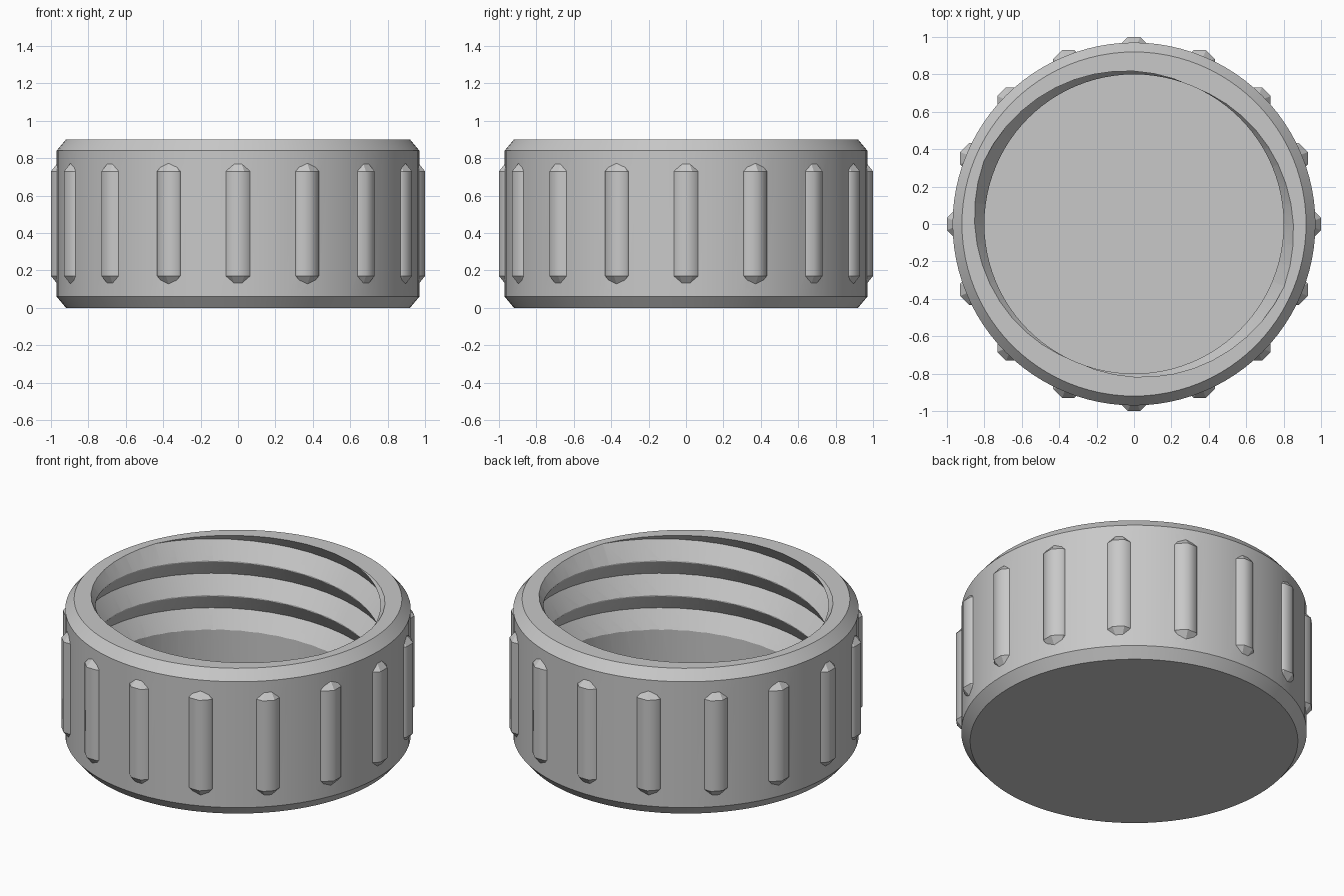
import bpy, bmesh
from math import pi, cos, sin, radians, hypot
from mathutils import Matrix

cube = bpy.data.objects.get("Cube")
if cube:
    bpy.data.objects.remove(cube, do_unlink=True)

grey = bpy.data.materials.new("plain grey plastic")
grey.use_nodes = True
colour = (0.58, 0.58, 0.58, 1)
grey.diffuse_color = colour
grey.node_tree.nodes["Principled BSDF"].inputs["Base Color"].default_value = colour


def lathe(bm, profile, sides, centre=(0, 0), phase=0.0):
    """Spin an (r, z) profile around a vertical axis placed at centre."""
    verts = [bm.verts.new((r, 0, z)) for r, z in profile]
    edges = [bm.edges.new(pair) for pair in zip(verts, verts[1:])]
    bmesh.ops.rotate(bm, verts=verts, cent=(0, 0, 0), matrix=Matrix.Rotation(phase, 3, 'Z'))
    bmesh.ops.translate(bm, verts=verts, vec=(*centre, 0))
    bmesh.ops.spin(bm, geom=verts + edges, cent=(*centre, 0), axis=(0, 0, 1),
                   angle=2 * pi, steps=sides)
    bmesh.ops.remove_doubles(bm, verts=bm.verts[:], dist=1e-4)


def helix(bm, profile, start, lead, turns, steps):
    """Sweep a closed (r, z) profile up a helix and cap both ends."""
    rings = []
    for i in range(turns * steps + 1):
        a = start + 2 * pi * i / steps
        rings.append([bm.verts.new((r * cos(a), r * sin(a), z + lead * i / steps))
                      for r, z in profile])
    count = len(profile)
    for low, high in zip(rings, rings[1:]):
        for j in range(count):
            k = (j + 1) % count
            bm.faces.new((low[j], low[k], high[k], high[j]))
    bm.faces.new(rings[0])
    bm.faces.new(rings[-1])


def make_object(bm, name):
    bmesh.ops.recalc_face_normals(bm, faces=bm.faces[:])
    mesh = bpy.data.meshes.new(name)
    bm.to_mesh(mesh)
    bm.free()
    mesh.materials.append(grey)
    obj = bpy.data.objects.new(name, mesh)
    bpy.context.collection.objects.link(obj)
    return obj


# Cap body: chamfered cup with a closed bottom
bm = bmesh.new()
lathe(bm, [(0, 0), (0.92, 0), (0.97, 0.06), (0.97, 0.84), (0.92, 0.9),
           (0.8, 0.9), (0.8, 0.1), (0, 0.1)], 96)
cap = make_object(bm, "screw_cap")

# Grip ribs: octagonal bars with pointed ends, half sunk in the wall
bm = bmesh.new()
bar = 0.08 / cos(pi / 8)
for i in range(16):
    a = i * pi / 8
    lathe(bm, [(0, 0.07), (bar, 0.17), (bar, 0.73), (0, 0.83)], 8,
          (0.92 * cos(a), 0.92 * sin(a)), pi / 8)
ribs = make_object(bm, "grip_ribs")

# Thread cutter: two V grooves that start on opposite sides and run out at the rim
bm = bmesh.new()
LEAD = 0.427
half = LEAD / 4 - 0.0002
middle = 0.18 + LEAD / 4
for start in (0, pi):
    helix(bm, [(0.799, middle - half), (0.87, middle), (0.799, middle + half)],
          start, LEAD, 2, 48)
thread = make_object(bm, "thread_cutter")
thread.hide_render = True

# Join the ribs, then cut the thread
bpy.ops.object.select_all(action='DESELECT')
cap.select_set(True)
bpy.context.view_layer.objects.active = cap
for helper, operation in ((ribs, 'UNION'), (thread, 'DIFFERENCE')):
    mod = cap.modifiers.new(helper.name, 'BOOLEAN')
    mod.object, mod.operation, mod.solver = helper, operation, 'EXACT'
    bpy.ops.object.modifier_apply(modifier=mod.name)
    bpy.data.objects.remove(helper, do_unlink=True)
bpy.ops.object.shade_smooth_by_angle(angle=radians(25))

# Soften the long outer edges of the ribs
for edge in cap.data.edges:
    a, b = (cap.data.vertices[v].co for v in edge.vertices)
    if abs(a.z - b.z) > 0.4 and hypot(a.x, a.y) > 0.975:
        edge.use_edge_sharp = False
